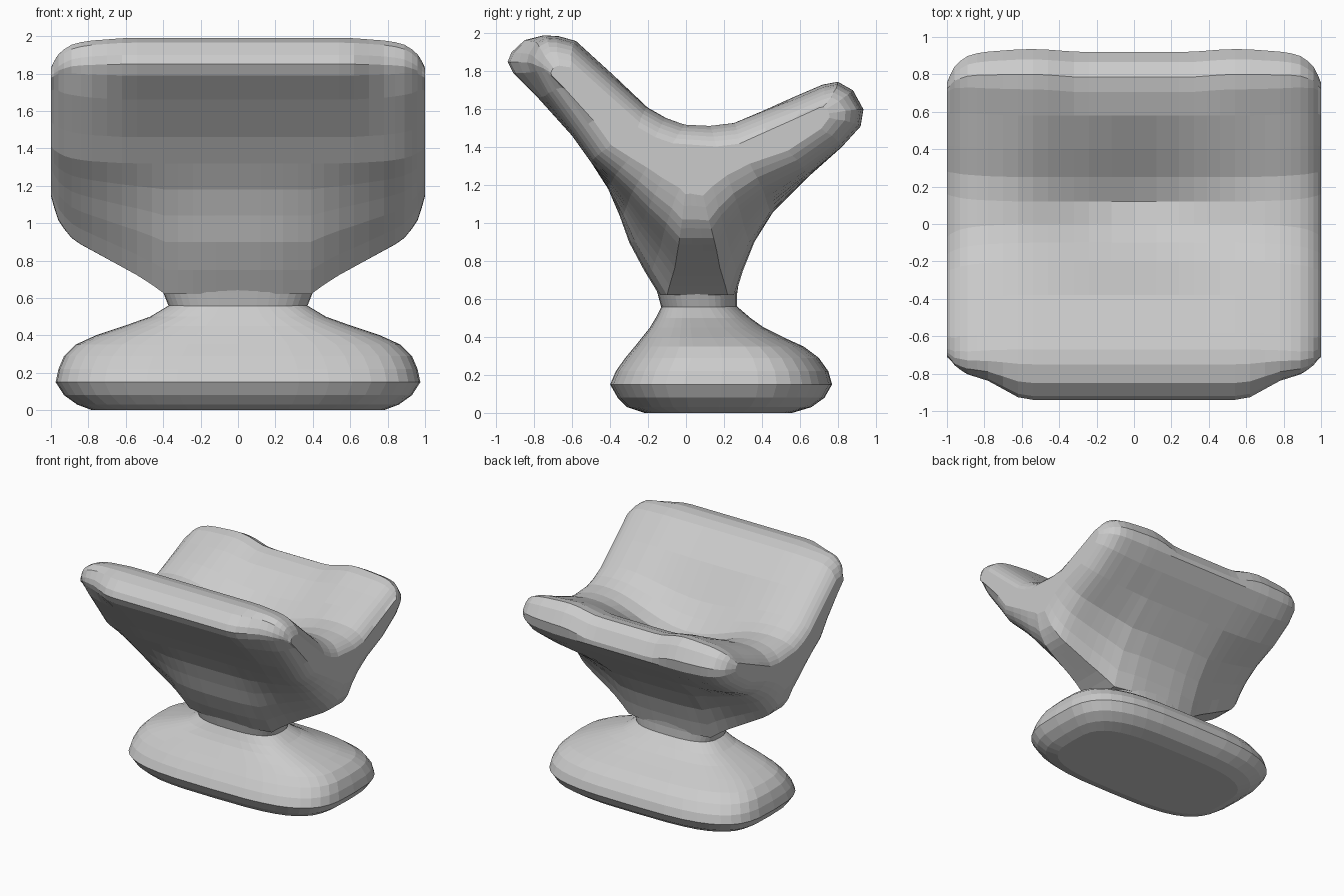
import bpy, bmesh, math
from mathutils import Vector
from mathutils.geometry import intersect_point_line

if "Cube" in bpy.data.objects:
    bpy.data.objects.remove(bpy.data.objects["Cube"])

grey = bpy.data.materials.new("light grey")
grey.use_nodes = True
grey.diffuse_color = (0.6, 0.6, 0.6, 1)
grey.node_tree.nodes["Principled BSDF"].inputs["Base Color"].default_value = (0.6, 0.6, 0.6, 1)


def table(t, v):
    """Linear lookup in (key, value) pairs."""
    for (a, p), (b, q) in zip(t, t[1:]):
        if v <= b:
            return p + (q - p) * max(0, v - a) / (b - a)
    return t[-1][1]


def loft(name, rings):
    """Skin closed rings of equal length and cap both ends."""
    bm = bmesh.new()
    loops = [[bm.verts.new(p) for p in r] for r in rings]
    n = len(loops[0])
    for a, b in zip(loops, loops[1:]):
        for i in range(n):
            j = (i + 1) % n
            bm.faces.new((a[i], a[j], b[j], b[i]))
    bm.faces.new(loops[0])
    bm.faces.new(loops[-1])
    bmesh.ops.triangulate(bm, faces=[f for f in bm.faces if len(f.verts) > 4])
    bmesh.ops.recalc_face_normals(bm, faces=bm.faces)
    me = bpy.data.meshes.new(name)
    bm.to_mesh(me)
    bm.free()
    me.materials.append(grey)
    ob = bpy.data.objects.new(name, me)
    bpy.context.collection.objects.link(ob)
    return ob


def oval(z, half, front, back, power):
    """Horizontal rounded-rectangle ring."""
    pts = []
    for i in range(40):
        a = math.tau * i / 40
        c, s = (math.copysign(abs(f) ** (2 / power), f) for f in (math.cos(a), math.sin(a)))
        pts.append((half * c, (front + back) / 2 + (back - front) / 2 * s, z))
    return pts


# Pedestal foot flowing up into the waist
foot = [(0, .78, -.22, .56), (.03, .86, -.31, .66), (.08, .93, -.36, .73), (.15, .975, -.4, .77),
        (.22, .96, -.37, .75), (.29, .93, -.32, .7), (.35, .87, -.27, .62), (.4, .76, -.23, .51),
        (.45, .61, -.19, .41), (.5, .47, -.16, .34), (.56, .37, -.13, .27)]
loft("pedestal_foot", [oval(*r, 3.4 - max(0, r[0] - .2) * 1.7) for r in foot])
loft("waist", [oval(.555, .37, -.13, .27, 2.8), oval(.63, .4, -.15, .27, 2.8),
               oval(.7, .4, -.17, .28, 2.8)])

# V-shaped shell: side profile (y, z), front tip down, under, up to the back tip, then the valley
outer = [(-.94, 1.85), (-.91, 1.79), (-.78, 1.66), (-.6, 1.46), (-.5, 1.32), (-.41, 1.18),
         (-.35, 1.04), (-.3, .9), (-.22, .75), (-.14, .62), (0, .62), (.12, .62), (.26, .62),
         (.3, .75), (.36, .9), (.46, 1.06), (.64, 1.24), (.82, 1.4), (.92, 1.51)]
back_tip = [(.935, 1.6), (.88, 1.7), (.8, 1.745), (.72, 1.73)]
valley = [(.58, 1.67), (.4, 1.6), (.25, 1.54), (.12, 1.525), (0, 1.53), (-.1, 1.565), (-.2, 1.62),
          (-.38, 1.78)]
front_tip = [(-.58, 1.96), (-.67, 1.985), (-.75, 1.99), (-.85, 1.965), (-.92, 1.9)]
spine = [Vector(p) for p in ((-.74, 1.82), (.02, 1.25), (.77, 1.6))]

keel = [(0, .62), (.39, .62), (.5, .7), (.6, .755), (.8, .85), (.88, .88), (.96, .94), (1, 1.02)]
pinch = [(.2, 0), (.39, .2), (.6, .4), (1, .55)]
inset = [(.6, 0), (.8, .015), (.88, .03), (.94, .055), (.98, .09), (1, .125)]
shorten = [(.88, 1), (.96, .975), (1, .93)]
lip = [(.55, 1), (.66, .92), (.74, .66), (.85, .58)]
stations = [0, .12, .24, .32, .39, .46, .54, .62, .7, .78, .84, .89, .93, .96, .983, 1]


def to_spine(p, d):
    """Pull a profile point towards the middle of the V to round the ends."""
    feet = []
    for a, b in zip(spine, spine[1:]):
        t = intersect_point_line(p, a, b)[1]
        feet.append(a.lerp(b, min(1, max(0, t))))
    gap = min((f - p for f in feet), key=lambda g: g.length)
    return p + gap.normalized() * min(d, gap.length * .75)


def shell_ring(x):
    w = abs(x)
    low, narrow, d, k = (table(t, w) for t in (keel, pinch, inset, shorten))
    pts = []
    # Outside: the bottom rises and narrows away from the waist
    for y, z in outer:
        if z < 1.3:
            t = (1.3 - z) / .68
            y += (.06 - y) * narrow * t ** 1.5
            z = 1.3 - (1.3 - low) * t
        pts.append(Vector((y, z)))
    # Back edge sits slightly lower in the middle
    dip = table([(.3, .05), (.5, 0)], w)
    pts += [Vector((y - dip * .3, z - dip)) for y, z in back_tip]
    # The seat hollow deepens towards the middle
    hollow = .22 * math.cos(min(w / .8, 1) * math.pi / 2) ** 2
    for y, z in valley:
        fall = max(0, 1 - abs(y - .08) / .48)
        pts.append(Vector((y, z - hollow * fall - dip * max(0, (y - .2) / .5))))
    pts += [Vector(p) for p in front_tip]
    ring = []
    hub = Vector((0, 1.3))
    for p in pts:
        if p.x < -.7:
            p.x = -.7 + (p.x + .7) * table(lip, w)
        q = hub + (to_spine(p, d) - hub) * k
        ring.append((x, q.x, q.y))
    return ring


loft("seat_shell", [shell_ring(x) for x in [-s for s in reversed(stations[1:])] + stations])
